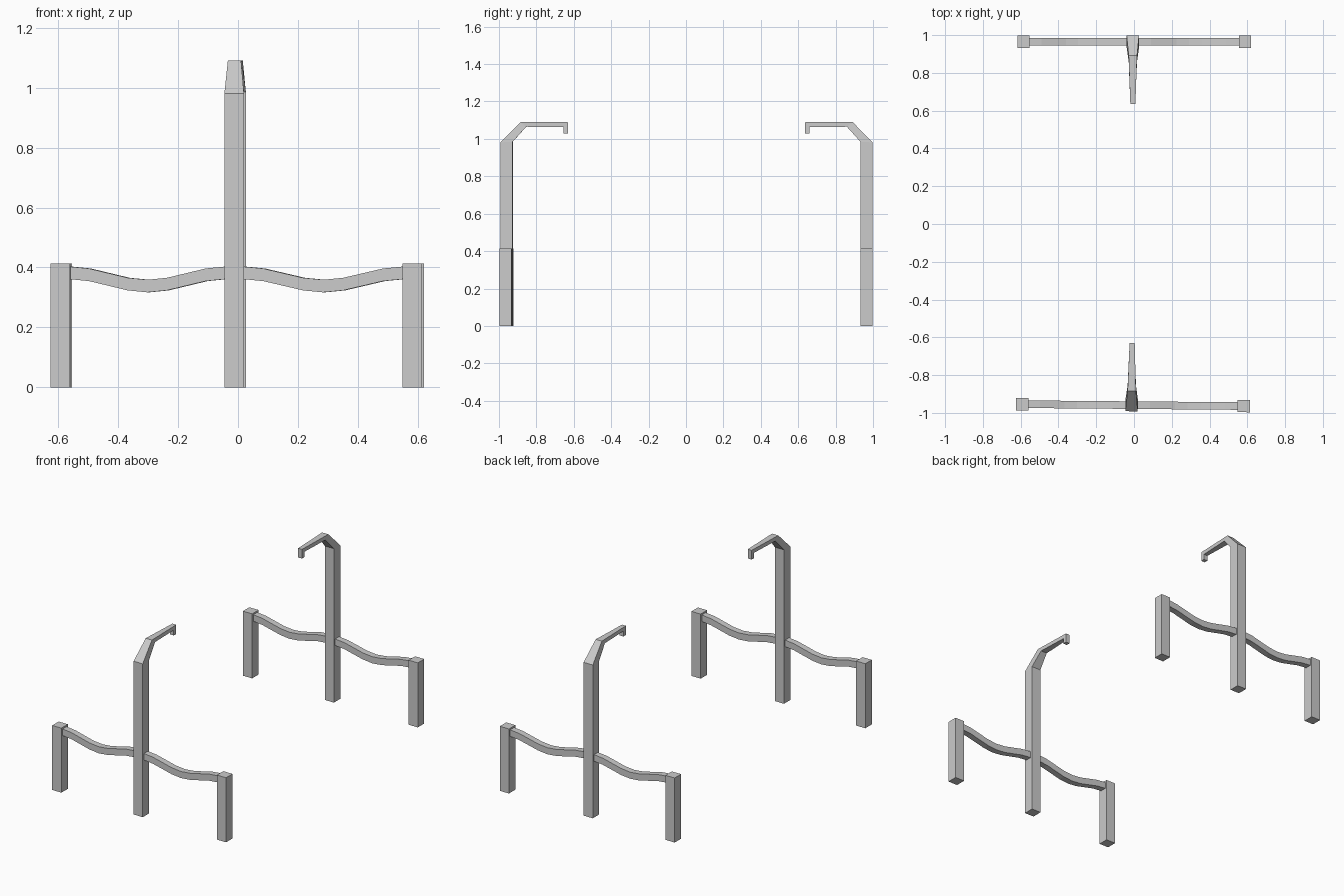
import bpy, bmesh, math
from mathutils import Matrix

if "Cube" in bpy.data.objects:
    bpy.data.objects.remove(bpy.data.objects["Cube"])

HALF = 0.5865    # side post distance from the middle
MID = -0.007     # slight offset of the tall post
R = 0.0325       # half width of the posts


def loft(name, sections, matrix):
    """Join four-cornered sections into a closed solid."""
    bm = bmesh.new()
    rings = [[bm.verts.new(p) for p in s] for s in sections]
    for a, b in zip(rings, rings[1:]):
        for i in range(4):
            j = (i + 1) % 4
            bm.faces.new((a[i], a[j], b[j], b[i]))
    bm.faces.new(rings[0])
    bm.faces.new(rings[-1])
    bm.transform(matrix)
    bmesh.ops.recalc_face_normals(bm, faces=bm.faces)
    me = bpy.data.meshes.new(name)
    bm.to_mesh(me)
    bm.free()
    ob = bpy.data.objects.new(name, me)
    bpy.context.collection.objects.link(ob)
    return ob


def square(x, z):
    return [(x - R, -R, z), (x + R, -R, z), (x + R, R, z), (x - R, R, z)]


# hooked post sections: outer (y, z), inner (y, z), half width
HOOK = [
    ((-R, 0), (R, 0), R),
    ((-R, 0.981), (R, 0.985), R),
    ((0.074, 1.09), (0.105, 1.065), 0.022),
    ((0.329, 1.089), (0.304, 1.064), 0.0135),
    ((0.329, 1.03), (0.304, 1.03), 0.0135),
]


def beam(x0, x1, n=8):
    """Sagging rail between two posts."""
    out = []
    for i in range(n + 1):
        t = i / n
        x = x0 + (x1 - x0) * t
        z = 0.360 + 0.022 * math.cos(2 * math.pi * t)
        out.append([(x, -0.02, z - 0.021), (x, 0.02, z - 0.021),
                    (x, 0.02, z + 0.021), (x, -0.02, z + 0.021)])
    return out


def frame(side, m):
    # tall post with tapered hook arm
    loft(side + "_hook_post",
         [[(MID - w, *o), (MID + w, *o), (MID + w, *i), (MID - w, *i)]
          for o, i, w in HOOK], m)
    # short posts and sagging rails
    for label, s in (("left", -1), ("right", 1)):
        x = s * HALF
        loft(f"{side}_{label}_post", [square(x, 0), square(x, 0.413)], m)
        loft(f"{side}_{label}_rail", beam(MID + s * 0.03, x - s * 0.03), m)


# front frame is turned very slightly, back frame is its mirror
frame("front", Matrix.Translation((-0.0055, -0.959, 0)) @ Matrix.Rotation(-0.0085, 4, 'Z'))
frame("back", Matrix.Translation((0.001, 0.965, 0)) @ Matrix.Diagonal((1, -1, 1, 1)))
